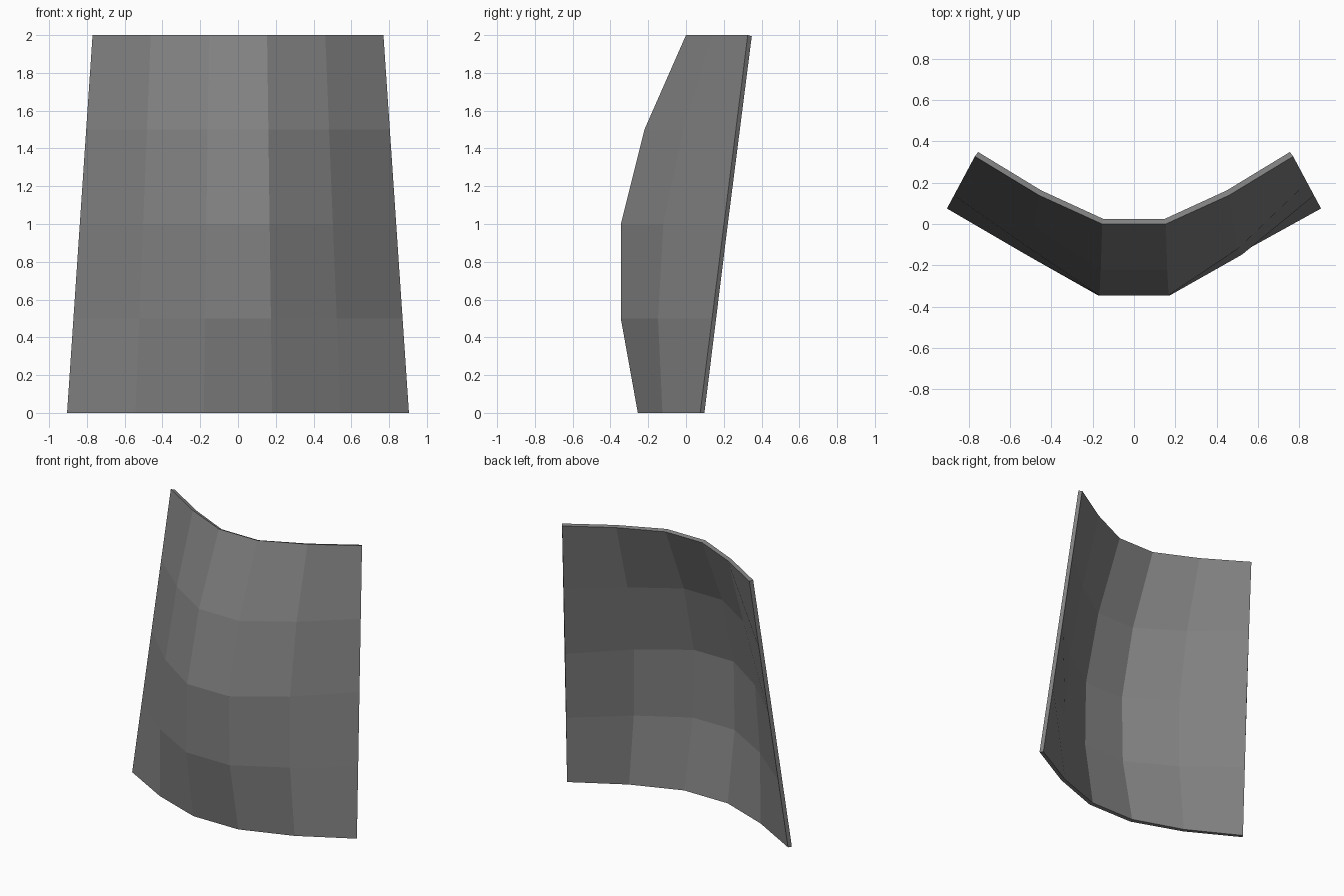
import bpy
import bmesh

cube = bpy.data.objects.get("Cube")
if cube:
    bpy.data.objects.remove(cube, do_unlink=True)

# Single flat grey
grey = bpy.data.materials.new("mid_grey")
grey.use_nodes = True
colour = (0.22, 0.22, 0.22, 1)
grey.diffuse_color = colour
grey.node_tree.nodes["Principled BSDF"].inputs["Base Color"].default_value = colour

# Depth of each level, from the bottom up: centre, middle and outer columns
levels = [
    (-0.255, -0.125, 0.075),
    (-0.345, -0.148, 0.138),
    (-0.345, -0.120, 0.201),
    (-0.220, -0.015, 0.264),
    (0.0, 0.14, 0.327),
]

# Bowed, tapering front sheet
bm = bmesh.new()
rows = []
for i, (centre, middle, outer) in enumerate(levels):
    z = i / 2
    half = 0.905 - 0.0675 * z
    depths = (outer, middle, centre, centre, middle, outer)
    rows.append([bm.verts.new((half * (c / 2.5 - 1), y, z))
                 for c, y in enumerate(depths)])
for low, high in zip(rows, rows[1:]):
    for c in range(5):
        bm.faces.new((low[c], low[c + 1], high[c + 1], high[c]))

mesh = bpy.data.meshes.new("curved_panel")
bm.to_mesh(mesh)
bm.free()
mesh.materials.append(grey)
panel = bpy.data.objects.new("curved_panel", mesh)
bpy.context.collection.objects.link(panel)

# Thickness grows towards the back
solid = panel.modifiers.new("thickness", 'SOLIDIFY')
solid.thickness = 0.027
solid.offset = -1
